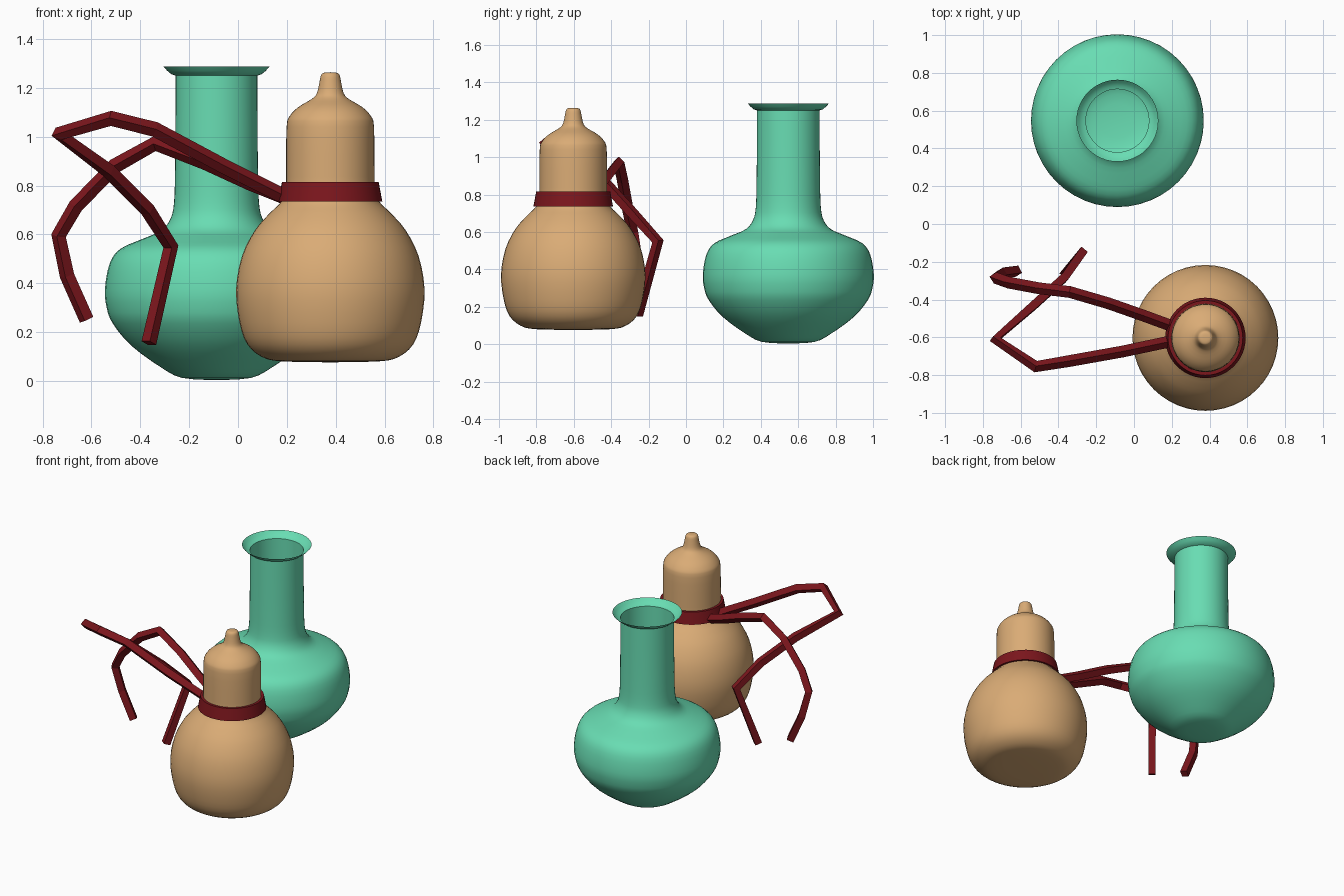
import bpy, bmesh
from math import sin, cos, pi, radians
from mathutils import Vector

if "Cube" in bpy.data.objects:
    bpy.data.objects.remove(bpy.data.objects["Cube"])


def material(name, rgb):
    m = bpy.data.materials.new(name)
    m.diffuse_color = (*rgb, 1)
    m.use_nodes = True
    m.node_tree.nodes["Principled BSDF"].inputs["Base Color"].default_value = m.diffuse_color
    return m


def smooth_profile(pts, steps=3):
    # Catmull-Rom through the (radius, z) points
    p = [Vector(q) for q in pts]
    p = [p[0]] + p + [p[-1]]
    out = []
    for a, b, c, d in zip(p, p[1:], p[2:], p[3:]):
        for k in range(steps):
            t = k / steps
            out.append(0.5 * (2 * b + (c - a) * t + (2 * a - 5 * b + 4 * c - d) * t * t
                              + (3 * b - a - 3 * c + d) * t ** 3))
    return out + [p[-1]]


def lathe(name, profile, centre, mat, closed=False, sides=48):
    bm = bmesh.new()
    rings = [[bm.verts.new((max(r, 0) * cos(2 * pi * j / sides),
                            max(r, 0) * sin(2 * pi * j / sides), z))
              for j in range(sides)] for r, z in profile]
    pairs = list(zip(rings, rings[1:]))
    if closed:
        pairs.append((rings[-1], rings[0]))
    for lo, hi in pairs:
        for j in range(sides):
            k = (j + 1) % sides
            bm.faces.new((lo[j], lo[k], hi[k], hi[j]))
    bmesh.ops.remove_doubles(bm, verts=bm.verts, dist=1e-5)
    me = bpy.data.meshes.new(name)
    bm.to_mesh(me)
    bm.free()
    ob = bpy.data.objects.new(name, me)
    ob.location = (*centre, 0)
    me.materials.append(mat)
    bpy.context.collection.objects.link(ob)
    bpy.ops.object.select_all(action='DESELECT')
    ob.select_set(True)
    bpy.context.view_layer.objects.active = ob
    bpy.ops.object.shade_smooth_by_angle(angle=radians(35))
    return ob


def ribbon_tail(name, pts, mat):
    # Four-sided strip swept along a bent path
    cu = bpy.data.curves.new(name, 'CURVE')
    cu.dimensions = '3D'
    cu.bevel_depth = 0.031
    cu.bevel_resolution = 0
    cu.use_fill_caps = True
    sp = cu.splines.new('POLY')
    sp.points.add(len(pts) - 1)
    for q, co in zip(sp.points, pts):
        q.co = (*co, 1)
    sp.use_smooth = False
    cu.materials.append(mat)
    ob = bpy.data.objects.new(name, cu)
    bpy.context.collection.objects.link(ob)
    bpy.ops.object.select_all(action='DESELECT')
    ob.select_set(True)
    bpy.context.view_layer.objects.active = ob
    bpy.ops.object.convert(target='MESH')


green = material("jade_green", (0.14, 0.72, 0.45))
tan = material("gourd_tan", (0.70, 0.41, 0.18))
red = material("ribbon_red", (0.20, 0.008, 0.012))

# Open vase: round belly, straight neck, flared lip
belly = smooth_profile([
    (0, 0.003), (0.14, 0.012), (0.227, 0.055), (0.35, 0.145), (0.425, 0.235),
    (0.45, 0.30), (0.457, 0.375), (0.438, 0.48), (0.395, 0.54), (0.307, 0.58),
    (0.227, 0.615), (0.188, 0.665), (0.174, 0.73), (0.17, 0.85), (0.168, 1.05),
    (0.167, 1.25)])
lip = [(0.185, 1.256), (0.202, 1.27), (0.217, 1.287)]
lathe("vase", [tuple(p) for p in belly] + lip, (-0.088, 0.547), green)

# Gourd bottle with small stem
gourd_centre = (0.378, -0.603)
gourd = smooth_profile([
    (0, 0.076), (0.20, 0.08), (0.28, 0.098), (0.34, 0.15), (0.372, 0.24),
    (0.386, 0.375), (0.362, 0.51), (0.31, 0.615), (0.25, 0.685), (0.20, 0.735),
    (0.183, 0.79), (0.181, 0.87), (0.179, 1.04), (0.166, 1.085), (0.13, 1.122),
    (0.075, 1.155), (0.055, 1.178), (0.045, 1.22), (0.038, 1.252),
    (0.025, 1.262), (0, 1.264)])
lathe("gourd", gourd, gourd_centre, tan)

# Band tied round the waist of the gourd
lathe("ribbon_band", [(0.18, 0.735), (0.213, 0.735), (0.198, 0.815), (0.18, 0.815)],
      gourd_centre, red, closed=True)

# Two ribbon ends blowing to the side
ribbon_tail("ribbon_tail_front", [
    (0.20, -0.62, 0.75), (-0.06, -0.675, 0.88), (-0.34, -0.725, 1.03),
    (-0.52, -0.755, 1.075), (-0.735, -0.61, 1.012), (-0.53, -0.43, 0.86),
    (-0.37, -0.285, 0.70), (-0.275, -0.15, 0.55), (-0.365, -0.26, 0.155)], red)
ribbon_tail("ribbon_tail_back", [
    (0.20, -0.54, 0.75), (0.05, -0.485, 0.81), (-0.135, -0.42, 0.895),
    (-0.34, -0.36, 0.972), (-0.505, -0.34, 0.88), (-0.665, -0.31, 0.715),
    (-0.735, -0.285, 0.595), (-0.70, -0.26, 0.43), (-0.62, -0.25, 0.25)], red)
